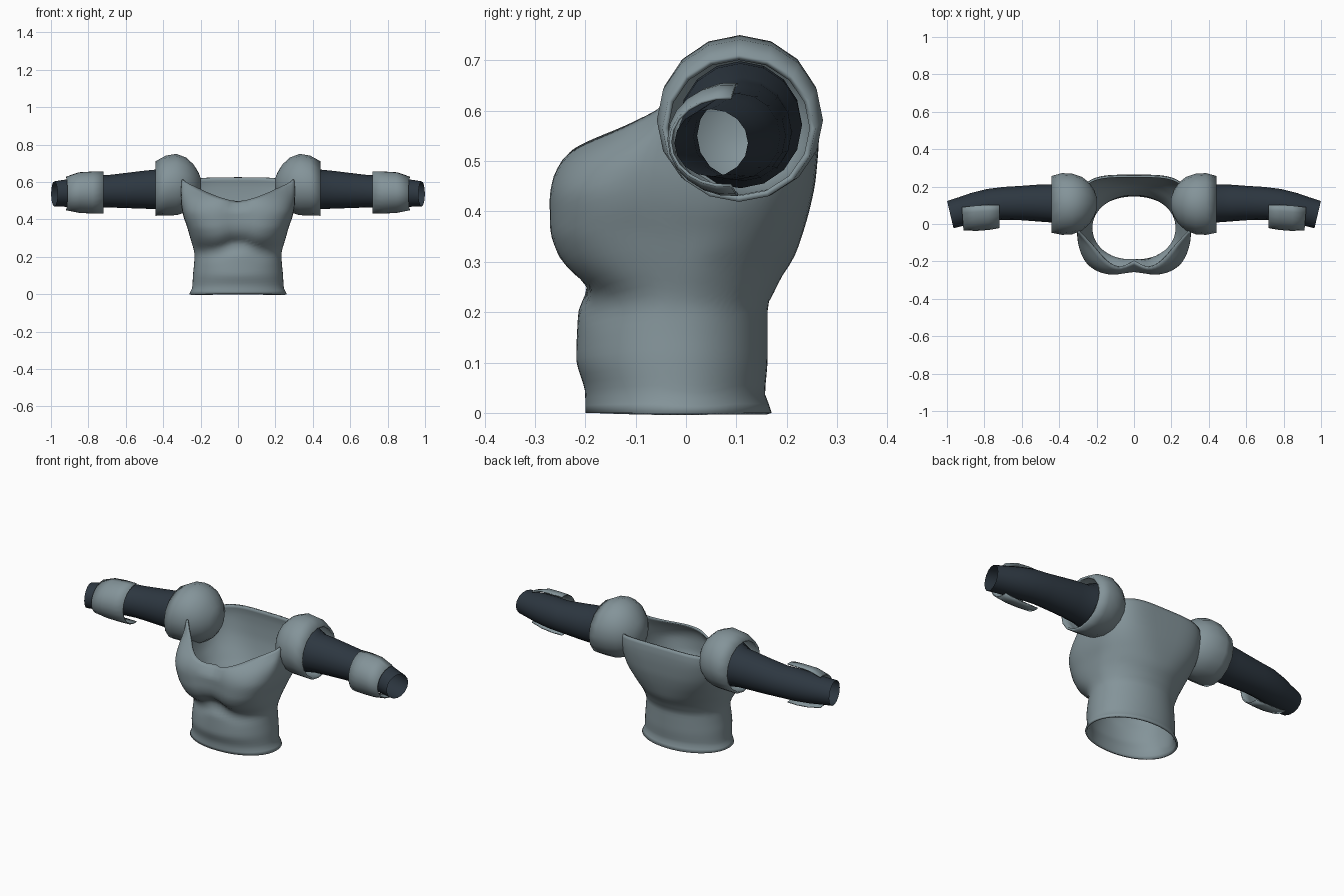
import bpy, bmesh, math

if "Cube" in bpy.data.objects:
    bpy.data.objects.remove(bpy.data.objects["Cube"])


def material(name, rgb):
    m = bpy.data.materials.new(name)
    m.diffuse_color = (*rgb, 1)
    m.use_nodes = True
    m.node_tree.nodes["Principled BSDF"].inputs["Base Color"].default_value = m.diffuse_color
    return m


GREY = material("steel grey", (0.23, 0.295, 0.32))
DARK = material("dark slate", (0.026, 0.038, 0.052))


def loft(name, rows, mat, closed=True, cap=False, thickness=0, mirror=False):
    """Skin consecutive rows of points into a smooth shell."""
    bm = bmesh.new()
    grid = [[bm.verts.new(p) for p in row] for row in rows]
    n = len(rows[0])
    for a, b in zip(grid, grid[1:]):
        for i in range(n if closed else n - 1):
            j = (i + 1) % n
            bm.faces.new((a[i], a[j], b[j], b[i]))
    if cap:
        bm.faces.new(list(reversed(grid[0])))
    me = bpy.data.meshes.new(name)
    bm.to_mesh(me)
    bm.free()
    me.materials.append(mat)
    ob = bpy.data.objects.new(name, me)
    bpy.context.collection.objects.link(ob)
    bpy.context.view_layer.objects.active = ob
    ob.select_set(True)
    bpy.ops.object.shade_smooth_by_angle(angle=math.radians(50))
    ob.select_set(False)
    if thickness:
        s = ob.modifiers.new("thickness", 'SOLIDIFY')
        s.thickness = thickness
        s.offset = -1
    if mirror:
        ob.modifiers.new("mirror", 'MIRROR')
    return ob


def interp(table, t, col=1):
    """Smooth (monotone-tangent) lookup in a table sorted by its first column."""
    if t <= table[0][0]:
        return table[0][col]
    for k in range(len(table) - 1):
        a, b = table[k], table[k + 1]
        if t <= b[0]:
            h = b[0] - a[0]

            def slope(i):
                if i <= 0 or i >= len(table) - 1:
                    return 0
                p, q, r = table[i - 1], table[i], table[i + 1]
                s0 = (q[col] - p[col]) / (q[0] - p[0])
                s1 = (r[col] - q[col]) / (r[0] - q[0])
                return 0 if s0 * s1 <= 0 else 2 * s0 * s1 / (s0 + s1)
            u = (t - a[0]) / h
            return ((2*u**3 - 3*u*u + 1) * a[col] + (u**3 - 2*u*u + u) * h * slope(k)
                    + (3*u*u - 2*u**3) * b[col] + (u**3 - u*u) * h * slope(k + 1))
    return table[-1][col]


# Torso: height, half width, front depth, back depth
BODY = [(0, .26, -.20, .17), (.012, .255, -.20, .167), (.035, .245, -.20, .157),
        (.11, .24, -.218, .162), (.16, .235, -.214, .162), (.21, .232, -.202, .162),
        (.24, .237, -.206, .175), (.27, .246, -.238, .19), (.31, .258, -.266, .215),
        (.36, .272, -.278, .233), (.41, .290, -.279, .247), (.46, .301, -.274, .257),
        (.50, .305, -.258, .261), (.525, .305, -.235, .263), (.55, .305, -.20, .264),
        (.58, .305, -.15, .264), (.63, .305, -.09, .258)]
# Upper edge: degrees from the front, height (neckline, strap point, armhole, back)
EDGE = [(0, .497), (8, .508), (33, .548), (52, .58), (66, .60), (78, .615), (92, .50),
        (104, .46), (117, .50), (130, .60), (142, .615), (180, .625)]


def power(v, e):
    return math.copysign(abs(v) ** e, v)


def ramp(v, a, b):
    return min(1, max(0, (v - a) / (b - a)))


def torso_point(t, ang):
    deg = abs((math.degrees(ang) + 180) % 360 - 180)
    z = t * interp(EDGE, deg)
    chest = ramp(z, .2, .4)
    # the chest front is squarish, the back broadens towards the shoulders
    n_front = 2.1 + 1.0 * ramp(z, .22, .36) - 1.1 * ramp(z, .44, .56)
    n_back = 2.05 + 1.9 * ramp(z, .3, .56)
    w = .5 - .5 * math.cos(math.radians(180 * ramp(deg, 60, 120)))
    e = 2 / (n_front + (n_back - n_front) * w)
    x = interp(BODY, z, 1) * power(math.sin(ang), e)
    c = -power(math.cos(ang), e)
    mid = -.02
    if c < 0:
        # the underbust line arches up in the centre, with a slight hollow above it
        bump = math.exp(-(x / .085) ** 2)
        zf = z - .04 * bump * ramp(z, .12, .2) * (1 - ramp(z, .40, .48))
        y = mid + (mid - interp(BODY, zf, 2)) * c
        y += .022 * chest * bump
        # collar notch dipping inwards
        y += .04 * ramp(z, .44, .505) * math.exp(-(x / .04) ** 2)
    else:
        y = mid + (interp(BODY, z, 3) - mid) * c
    return (x, y, z)


N, M = 80, 34
loft("torso_armor", [[torso_point(r / M, 2 * math.pi * i / N) for i in range(N)]
                     for r in range(M + 1)], GREY, thickness=.01)


def rings(table, sides, start=0, sweep=360, tilt=0):
    """Elliptical rings along x: (x, centre y, centre z, radius y, radius z)."""
    count = sides if sweep == 360 else sides + 1
    out = []
    for x, cy, cz, ry, rz in table:
        row = []
        for i in range(count):
            a = math.radians(start + sweep * i / sides)
            dy = ry * math.cos(a)
            lean = tilt * dy * max(0, (x - .7) / .3)
            row.append((x + lean, cy + dy, cz + rz * math.sin(a)))
        out.append(row)
    return out


# Shoulder guards: rounded cups open toward the arm
SHOULDER = [(.198, .11, .577, .03, .04), (.212, .11, .578, .07, .075),
            (.238, .11, .58, .110, .114), (.277, .108, .584, .143, .146),
            (.33, .107, .586, .162, .164), (.385, .107, .581, .165, .160),
            (.44, .105, .565, .152, .146)]
loft("shoulder_guard", rings(SHOULDER, 16), GREY, cap=True, thickness=.012, mirror=True)

# Sleeves: hollow tubes, flared inside the cup, bending forward at the wrist
SLEEVE = [(.31, .108, .574, .122, .124), (.38, .108, .570, .122, .124),
          (.44, .11, .56, .102, .106),
          (.52, .112, .558, .098, .10), (.60, .112, .554, .092, .094),
          (.70, .110, .55, .088, .086), (.78, .101, .549, .086, .086),
          (.86, .084, .544, .082, .08), (.92, .068, .54, .076, .073),
          (.982, .05, .536, .073, .067)]
loft("sleeve", rings(SLEEVE, 16, tilt=.25), DARK, mirror=True)

# Forearm guards: shells open at the back
BRACER = [(.72, .090, .543, .112, .113), (.78, .090, .543, .122, .113),
          (.85, .085, .543, .122, .109), (.92, .078, .538, .112, .09)]
loft("forearm_guard", rings(BRACER, 12, start=84, sweep=192, tilt=.1), GREY,
     closed=False, thickness=.006, mirror=True)
